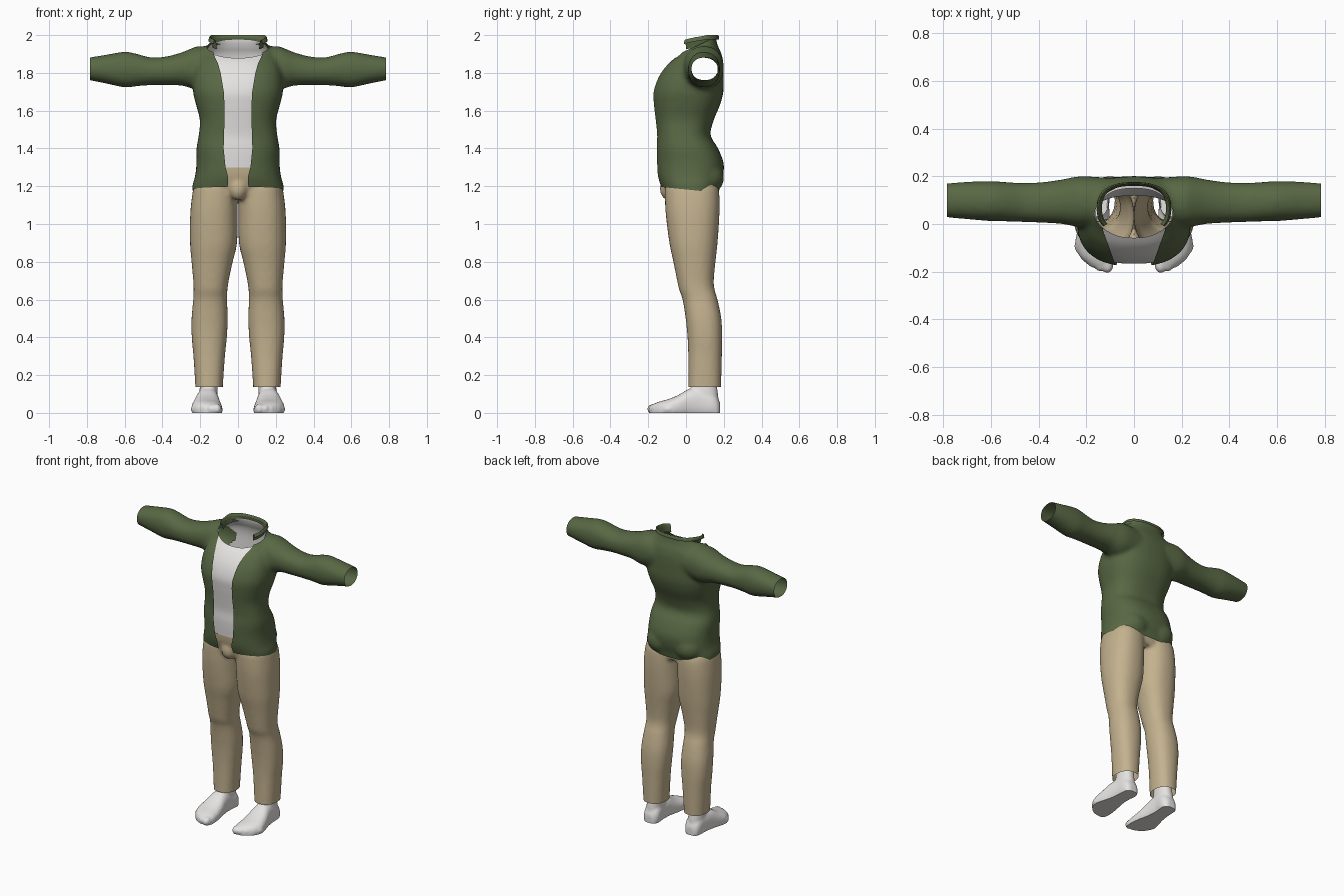
import bpy, bmesh, math
from mathutils import Vector, Matrix

if "Cube" in bpy.data.objects:
    bpy.data.objects.remove(bpy.data.objects["Cube"])


def material(name, color):
    m = bpy.data.materials.new(name)
    m.diffuse_color = (*color, 1)
    m.use_nodes = True
    m.node_tree.nodes["Principled BSDF"].inputs["Base Color"].default_value = m.diffuse_color
    return m


GREEN = material("olive green", (0.098, 0.138, 0.058))
BEIGE = material("khaki beige", (0.55, 0.445, 0.275))
WHITE = material("off white", (0.79, 0.77, 0.755))


def smooth_rings(rings, steps=5):
    """Catmull-Rom resampling of the ring parameters."""
    pts = [rings[0]] + list(rings) + [rings[-1]]
    out = []
    for p0, p1, p2, p3 in zip(pts, pts[1:], pts[2:], pts[3:]):
        for s in range(steps):
            t = s / steps
            out.append([0.5 * (2 * b + (c - a) * t + (2 * a - 5 * b + 4 * c - d) * t * t
                               + (3 * b - a - 3 * c + d) * t ** 3)
                        for a, b, c, d in zip(p0, p1, p2, p3)])
    return out + [list(rings[-1])]


def loft(bm, rings, axis="z", power=2.2, n=40):
    """Closed tube; each ring is (position, a_min, a_max, b_min, b_max)."""
    order = {"z": (1, 2, 0), "x": (0, 1, 2), "y": (1, 0, 2)}[axis]
    loops = []
    for t, a0, a1, b0, b1 in smooth_rings(rings):
        loop = []
        for i in range(n):
            c, s = math.cos(math.tau * i / n), math.sin(math.tau * i / n)
            a = (a0 + a1) / 2 + (a1 - a0) / 2 * math.copysign(abs(c) ** (2 / power), c)
            b = (b0 + b1) / 2 + (b1 - b0) / 2 * math.copysign(abs(s) ** (2 / power), s)
            v = (t, a, b)
            loop.append(bm.verts.new([v[k] for k in order]))
        loops.append(loop)
    faces = [bm.faces.new((p[i], p[(i + 1) % n], q[(i + 1) % n], q[i]))
             for p, q in zip(loops, loops[1:]) for i in range(n)]
    faces += [bm.faces.new(loops[0]), bm.faces.new(loops[-1])]
    bmesh.ops.recalc_face_normals(bm, faces=faces)


def ball(bm, center, radii):
    bmesh.ops.create_uvsphere(bm, u_segments=20, v_segments=12, radius=1,
                              matrix=Matrix.Translation(center) @ Matrix.Diagonal((*radii, 1)))


def fuse(bm, voxel, smooth):
    """Unite overlapping solids into one soft skin."""
    me = bpy.data.meshes.new("temp")
    bm.to_mesh(me)
    bm.free()
    ob = bpy.data.objects.new("temp", me)
    bpy.context.collection.objects.link(ob)
    mod = ob.modifiers.new("fuse", "REMESH")
    mod.mode, mod.voxel_size = "VOXEL", voxel
    ev = ob.evaluated_get(bpy.context.evaluated_depsgraph_get())
    out = bmesh.new()
    out.from_mesh(ev.to_mesh())
    ev.to_mesh_clear()
    bpy.data.objects.remove(ob)
    for _ in range(smooth):
        bmesh.ops.smooth_vert(out, verts=out.verts, factor=0.5,
                              use_axis_x=True, use_axis_y=True, use_axis_z=True)
    return out


def cut(bm, co, no, clear=True):
    """Slice by a plane, dropping the side the normal points to."""
    return bmesh.ops.bisect_plane(bm, geom=bm.verts[:] + bm.edges[:] + bm.faces[:], dist=1e-5,
                                  plane_co=co, plane_no=no, clear_outer=clear)["geom_cut"]


def finish(bm, name, mat, mirror=True):
    me = bpy.data.meshes.new(name)
    bm.to_mesh(me)
    bm.free()
    me.materials.append(mat)
    ob = bpy.data.objects.new(name, me)
    bpy.context.collection.objects.link(ob)
    if mirror:
        ob.modifiers.new("mirror", "MIRROR").merge_threshold = 0.0005
    return ob


# Torso outline: height, half width, front y, back y
TORSO = [(1.08, .235, -.09, .16), (1.19, .243, -.13, .178), (1.25, .228, -.15, .195),
         (1.32, .220, -.157, .2), (1.40, .220, -.16, .17), (1.47, .208, -.157, .13),
         (1.55, .202, -.165, .147), (1.63, .222, -.174, .18), (1.70, .238, -.176, .198),
         (1.78, .235, -.15, .2), (1.85, .22, -.102, .198), (1.90, .20, -.045, .188),
         (1.94, .165, -.022, .17), (1.98, .138, -.02, .16), (2.06, .135, -.02, .16)]


def torso_rings(inset):
    return [(z, -w + inset, w - inset, f + inset, b - inset) for z, w, f, b in TORSO]


# Jacket body and sleeves
bm = bmesh.new()
loft(bm, torso_rings(0), power=2.5)
loft(bm, [(.06, 0, .19, 1.74, 1.93), (.2, -.012, .2, 1.715, 1.942), (.25, -.01, .197, 1.72, 1.928),
          (.3, 0, .187, 1.733, 1.908), (.38, .005, .176, 1.735, 1.887), (.46, .008, .172, 1.735, 1.882),
          (.54, .011, .176, 1.729, 1.902), (.6, .012, .18, 1.723, 1.912), (.7, .02, .177, 1.744, 1.896),
          (.82, .031, .167, 1.768, 1.876)], axis="x")
ball(bm, (.1, .112, 1.245), (.1, .09, .09))
bm = fuse(bm, 0.013, 3)
cut(bm, (.783, 0, 0), (1, 0, 0))                    # cuff
cut(bm, (0, 0, 1.183), (0, -.1, -1))                # hem
cut(bm, (0, 0, 1.918), (0, -.45, 1))                # neck

# Front opening: half width by height
OPENING = [(1.1, .06), (1.19, .055), (1.25, .052), (1.3, .066), (1.4, .076), (1.6, .07),
           (1.7, .075), (1.8, .092), (1.85, .106), (1.9, .13), (2.1, .14)]


def opening(z):
    for (z0, w0), (z1, w1) in zip(OPENING, OPENING[1:]):
        if z <= z1:
            return w0 + (w1 - w0) * (z - z0) / (z1 - z0)
    return OPENING[-1][1]


for v in bm.verts:
    v.co.x -= opening(v.co.z)
cut(bm, (0, 0, 0), (-1, 0, 0), clear=False)
gap = [f for f in bm.faces if f.calc_center_median().x < 0 and f.calc_center_median().y < .03]
bmesh.ops.delete(bm, geom=gap, context="FACES")
for v in bm.verts:
    v.co.x += opening(v.co.z)
cut(bm, (0, 0, 0), (-1, 0, 0))
finish(bm, "jacket", GREEN)

# Collar: a folded band round the back of the neck
bm = bmesh.new()
rows = []
for i in range(41):
    a = math.radians(-128 + 256 * i / 40)
    s, c = math.sin(a), math.cos(a)
    dx, dy = math.copysign(abs(s) ** .8, s), math.copysign(abs(c) ** .8, c)
    k = (1 + c) / 2                                  # 1 at the back, small at the tips
    base, top = 1.918 + .037 * k, 1.965 + .035 * min(1, k * 1.5)
    profile = [(-.004, base), (0, (base + top) / 2), (.005, top - .004), (.010, top),
               (.016, top - .006), (.018, top - .022)]
    rows.append([bm.verts.new(((.138 + r) * dx, .065 + (.098 + r * .7) * dy, z)) for r, z in profile])
for p, q in zip(rows, rows[1:]):
    for j in range(len(p) - 1):
        bm.faces.new((p[j], p[j + 1], q[j + 1], q[j]))
bmesh.ops.recalc_face_normals(bm, faces=bm.faces)
finish(bm, "collar", GREEN, mirror=False)

# Shirt: inner torso, open at neck, waist and armholes
bm = bmesh.new()
loft(bm, torso_rings(.011), power=2.5, n=64)
cut(bm, (0, 0, 1.30), (0, 0, -1))
cut(bm, (0, 0, 1.907), (0, -.48, 1))
holes = [f for f in bm.faces if abs(f.calc_center_median().x) > .12 and
         math.hypot(f.calc_center_median().y - .09, f.calc_center_median().z - 1.825) < .078]
bmesh.ops.delete(bm, geom=holes, context="FACES")
finish(bm, "shirt", WHITE, mirror=False)

# Trousers: one leg fused with the hips
bm = bmesh.new()
loft(bm, [(.08, .08, .225, .012, .184), (.14, .08, .226, .012, .186), (.3, .069, .236, .012, .19),
          (.4, .059, .245, .008, .192), (.5, .054, .246, -.002, .187), (.6, .058, .237, -.018, .167),
          (.65, .056, .235, -.036, .152), (.7, .049, .237, -.047, .147), (.8, .028, .246, -.067, .156),
          (.9, .005, .254, -.088, .167), (1.05, .002, .253, -.107, .177), (1.15, .002, .243, -.112, .177),
          (1.2, .004, .232, -.11, .168), (1.25, .02, .205, -.09, .14)], power=2.3)
loft(bm, [(1.13, -.2, .2, -.085, .15), (1.2, -.222, .222, -.115, .165),
          (1.26, -.21, .21, -.136, .178), (1.36, -.203, .203, -.142, .18)], power=2.4)
ball(bm, (0, -.095, 1.19), (.05, .045, .065))
bm = fuse(bm, 0.012, 3)
cut(bm, (0, 0, 1.305), (0, 0, 1))                   # waist
cut(bm, (0, 0, .137), (0, 0, -1))                   # ankle hem
cut(bm, (0, 0, 0), (-1, 0, 0))
finish(bm, "trousers", BEIGE)

# Feet: sole-to-instep loft, ankle and toes
bm = bmesh.new()
loft(bm, [(-.188, .10, .155, -.02, .036), (-.175, .088, .185, -.03, .046), (-.14, .082, .225, -.03, .06),
          (-.09, .084, .246, -.03, .074), (-.04, .09, .24, -.03, .095), (.02, .10, .225, -.03, .128),
          (.08, .104, .215, -.03, .13), (.14, .10, .21, -.03, .11), (.168, .112, .2, -.03, .08),
          (.181, .13, .18, -.01, .05)], axis="y", power=2.4)
loft(bm, [(.05, .105, .21, .02, .175), (.11, .108, .205, .022, .168),
          (.16, .108, .2, .03, .162), (.23, .105, .2, .03, .165)])
for i in range(5):                                   # toes from big to little
    ball(bm, (.112 + .03 * i, -.172 + .005 * i * i, .02),
         (.026 - .002 * i, .034 - .001 * i, .028 - .002 * i))
bm = fuse(bm, 0.008, 2)
sole = cut(bm, (0, 0, 0), (0, 0, -1))
bmesh.ops.holes_fill(bm, edges=[e for e in sole if isinstance(e, bmesh.types.BMEdge)], sides=0)
cut(bm, (0, 0, .2), (0, 0, 1))                      # open ankle, inside the trousers
finish(bm, "feet", WHITE)

# Soft shading with sharp rims kept
for ob in bpy.context.collection.objects:
    ob.select_set(True)
    bpy.context.view_layer.objects.active = ob
bpy.ops.object.shade_smooth_by_angle(angle=math.radians(50))
